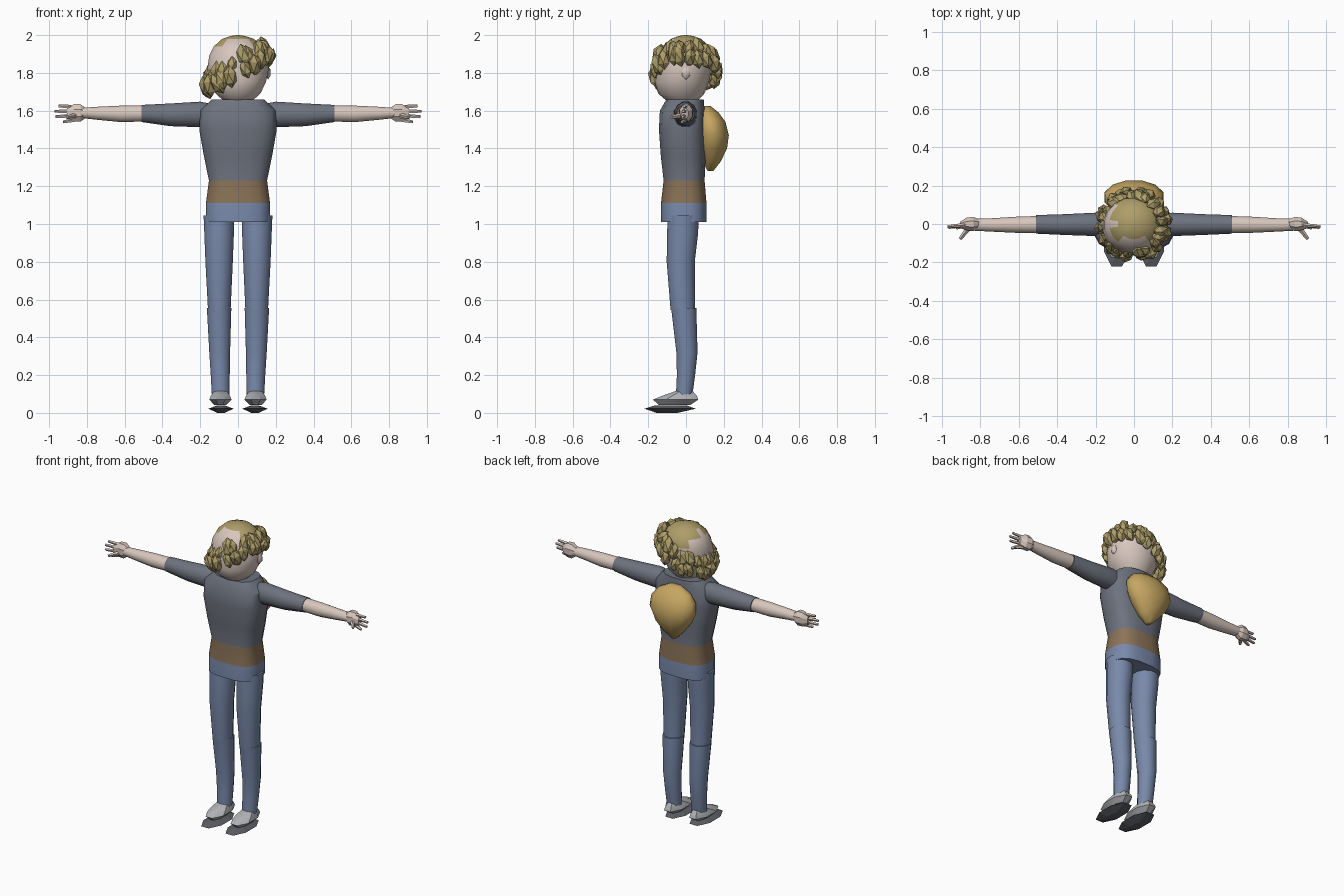
import bpy, bmesh, random
from math import cos, sin, pi, radians
from mathutils import Matrix, Vector

random.seed(4)
cube = bpy.data.objects.get("Cube")
if cube:
    bpy.data.objects.remove(cube, do_unlink=True)


def material(name, r, g, b):
    m = bpy.data.materials.new(name)
    m.use_nodes = True
    m.diffuse_color = (r, g, b, 1)
    m.node_tree.nodes["Principled BSDF"].inputs["Base Color"].default_value = (r, g, b, 1)
    return m


SKIN = material("skin", 0.68, 0.57, 0.51)
HAIR = material("hair", 0.42, 0.34, 0.14)
SHIRT = material("shirt", 0.155, 0.17, 0.21)
BELT = material("waistband", 0.26, 0.175, 0.10)
JEANS = material("denim", 0.19, 0.25, 0.40)
PACK = material("pack gold", 0.56, 0.38, 0.12)
SHOE = material("shoe grey", 0.44, 0.45, 0.47)
SOLE = material("sole dark", 0.11, 0.115, 0.13)


def finish(bm, name, mats, angle=40):
    bmesh.ops.recalc_face_normals(bm, faces=bm.faces)
    mesh = bpy.data.meshes.new(name)
    bm.to_mesh(mesh)
    bm.free()
    ob = bpy.data.objects.new(name, mesh)
    bpy.context.collection.objects.link(ob)
    for m in mats:
        mesh.materials.append(m)
    if angle:
        bpy.ops.object.select_all(action='DESELECT')
        ob.select_set(True)
        bpy.context.view_layer.objects.active = ob
        bpy.ops.object.shade_smooth_by_angle(angle=radians(angle))
    return ob


def loft(name, mats, rings, sides=12, axis='z', power=1.0, angle=40, rule=None):
    """Rings are (position, centre u, centre v, radius u, radius v)."""
    bm = bmesh.new()
    loops = []
    for p, cu, cv, ru, rv in rings:
        loop = []
        for i in range(sides):
            a = 2 * pi * (i + 0.5) / sides
            c, s = cos(a), sin(a)
            u = cu + ru * abs(c) ** power * (1 if c > 0 else -1)
            v = cv + rv * abs(s) ** power * (1 if s > 0 else -1)
            loop.append(bm.verts.new((u, v, p) if axis == 'z' else (p, u, v)))
        loops.append(loop)
    for a, b in zip(loops, loops[1:]):
        for i in range(sides):
            j = (i + 1) % sides
            bm.faces.new((a[i], a[j], b[j], b[i]))
    bm.faces.new(loops[0])
    bm.faces.new(loops[-1])
    if rule:
        for f in bm.faces:
            f.material_index = rule(f.calc_center_median())
    return finish(bm, name, mats, angle)


# Torso: hips, waistband and shirt in one body
loft("torso", [SHIRT, BELT, JEANS], [
    (1.01, 0, -0.012, 0.172, 0.122), (1.11, 0, -0.012, 0.172, 0.122),
    (1.23, 0, -0.01, 0.156, 0.11), (1.36, 0, -0.015, 0.183, 0.12),
    (1.50, 0, -0.02, 0.208, 0.125), (1.60, 0, -0.02, 0.203, 0.12),
    (1.66, 0, -0.005, 0.14, 0.10)], sides=16, power=0.7,
    rule=lambda c: 2 if c.z < 1.11 else 1 if c.z < 1.23 else 0)

# Head with a hair patch on the crown
loft("head", [SKIN, HAIR], [
    (1.655, 0, -0.02, 0.08, 0.085), (1.69, 0, -0.025, 0.12, 0.122),
    (1.75, 0, -0.022, 0.15, 0.143), (1.82, 0, -0.012, 0.165, 0.15),
    (1.89, 0, -0.005, 0.155, 0.145), (1.94, 0, 0, 0.13, 0.125),
    (1.98, 0, 0, 0.085, 0.08), (1.995, 0, 0, 0.04, 0.04), (2.0, 0, 0, 0.01, 0.01)],
    sides=18, rule=lambda c: int(c.z > 1.9 and c.y > -0.07 and c.x > -0.1))

# Curls: a tilted wreath of faceted locks, lower on the right side
bm = bmesh.new()
for count, radius, lift, lean in ((20, 0.145, 0.035, -0.5), (20, 0.168, -0.03, 0.15)):
    for i in range(count):
        a = 2 * pi * (i + random.uniform(0.2, 0.8)) / count
        x, y = radius * cos(a), radius * sin(a)
        place = Matrix.Translation((x, y, 1.835 + 0.5 * x + lift + random.uniform(-0.01, 0.01)))
        turn = (Matrix.Rotation(a, 4, 'Z') @ Matrix.Rotation(lean + random.uniform(-0.3, 0.3), 4, 'Y')
                @ Matrix.Rotation(random.uniform(-0.4, 0.4), 4, 'X'))
        size = random.uniform(0.85, 1.1)
        shape = Matrix.Diagonal((0.036 * size, 0.036 * size, 0.06 * size, 1))
        bmesh.ops.create_icosphere(bm, subdivisions=1, radius=1, matrix=place @ turn @ shape)
finish(bm, "hair_curls", [HAIR], 0)

# Backpack: rounded shield tapering to the bottom
loft("backpack", [PACK], [
    (1.28, 0, 0.13, 0.02, 0.015), (1.33, 0, 0.135, 0.07, 0.05),
    (1.40, 0, 0.14, 0.125, 0.08), (1.47, 0, 0.14, 0.16, 0.09),
    (1.54, 0, 0.13, 0.155, 0.082), (1.59, 0, 0.12, 0.115, 0.055),
    (1.625, 0, 0.11, 0.04, 0.02)], sides=12, angle=50)


def rod(bm, start, end, r1, r2, sides=5):
    a, b = Vector(start), Vector(end)
    d = b - a
    m = Matrix.Translation((a + b) / 2) @ d.to_track_quat('Z', 'Y').to_matrix().to_4x4()
    bmesh.ops.create_cone(bm, cap_ends=True, segments=sides, radius1=r1, radius2=r2,
                          depth=d.length, matrix=m)


for side, s in (("left", 1), ("right", -1)):
    # Legs in two overlapping segments
    loft(side + "_thigh", [JEANS], [
        (1.045, s * 0.102, -0.015, 0.083, 0.085), (0.95, s * 0.10, -0.018, 0.081, 0.085),
        (0.80, s * 0.10, -0.028, 0.075, 0.077), (0.545, s * 0.099, -0.017, 0.062, 0.067)])
    loft(side + "_shin", [JEANS], [
        (0.555, s * 0.10, -0.012, 0.067, 0.069), (0.32, s * 0.097, 0.005, 0.057, 0.058),
        (0.20, s * 0.094, 0.0, 0.052, 0.05), (0.09, s * 0.092, -0.01, 0.048, 0.045)])

    # Shoes with separate thin soles
    loft(side + "_shoe", [SHOE], [
        (0.042, s * 0.093, -0.06, 0.035, 0.09), (0.07, s * 0.093, -0.055, 0.064, 0.13),
        (0.09, s * 0.093, -0.035, 0.055, 0.10), (0.115, s * 0.093, -0.01, 0.038, 0.05)],
        sides=8, angle=30)
    loft(side + "_sole", [SOLE], [
        (0.0, s * 0.09, -0.10, 0.02, 0.06), (0.022, s * 0.09, -0.085, 0.072, 0.147),
        (0.04, s * 0.09, -0.08, 0.02, 0.09)], sides=8, angle=0)

    # Sleeve and forearm
    loft(side + "_sleeve", [SHIRT], [
        (s * 0.16, 0, 1.58, 0.055, 0.062), (s * 0.20, -0.002, 1.58, 0.063, 0.07),
        (s * 0.36, -0.003, 1.578, 0.056, 0.062), (s * 0.51, -0.002, 1.585, 0.05, 0.047)],
        axis='x')
    loft(side + "_forearm", [SKIN], [
        (s * 0.505, -0.003, 1.585, 0.046, 0.044), (s * 0.62, -0.004, 1.583, 0.043, 0.045),
        (s * 0.74, -0.005, 1.586, 0.036, 0.036), (s * 0.83, -0.004, 1.588, 0.032, 0.028)],
        axis='x')

    # Hand: palm, four fingers and a forward thumb
    loft(side + "_palm", [SKIN], [
        (s * 0.80, 0, 1.588, 0.022, 0.024), (s * 0.835, 0, 1.588, 0.04, 0.05),
        (s * 0.87, 0, 1.588, 0.036, 0.05), (s * 0.905, -0.005, 1.585, 0.018, 0.03)],
        sides=8, axis='x', angle=25)
    bm = bmesh.new()
    for k, reach in enumerate((0.925, 0.965, 0.97, 0.95)):
        z = 1.55 + 0.023 * k
        rod(bm, (s * 0.87, -0.005, z), (s * reach, -0.022 + 0.004 * k, z - 0.01 + 0.005 * k),
            0.012, 0.008)
    rod(bm, (s * 0.86, -0.02, 1.575), (s * 0.905, -0.078, 1.565), 0.015, 0.009)
    finish(bm, side + "_fingers", [SKIN])

    # Ear
    bm = bmesh.new()
    bmesh.ops.create_icosphere(bm, subdivisions=1, radius=1, matrix=Matrix.Translation(
        (s * 0.16, 0.0, 1.80)) @ Matrix.Diagonal((0.015, 0.025, 0.035, 1)))
    finish(bm, side + "_ear", [SKIN])
